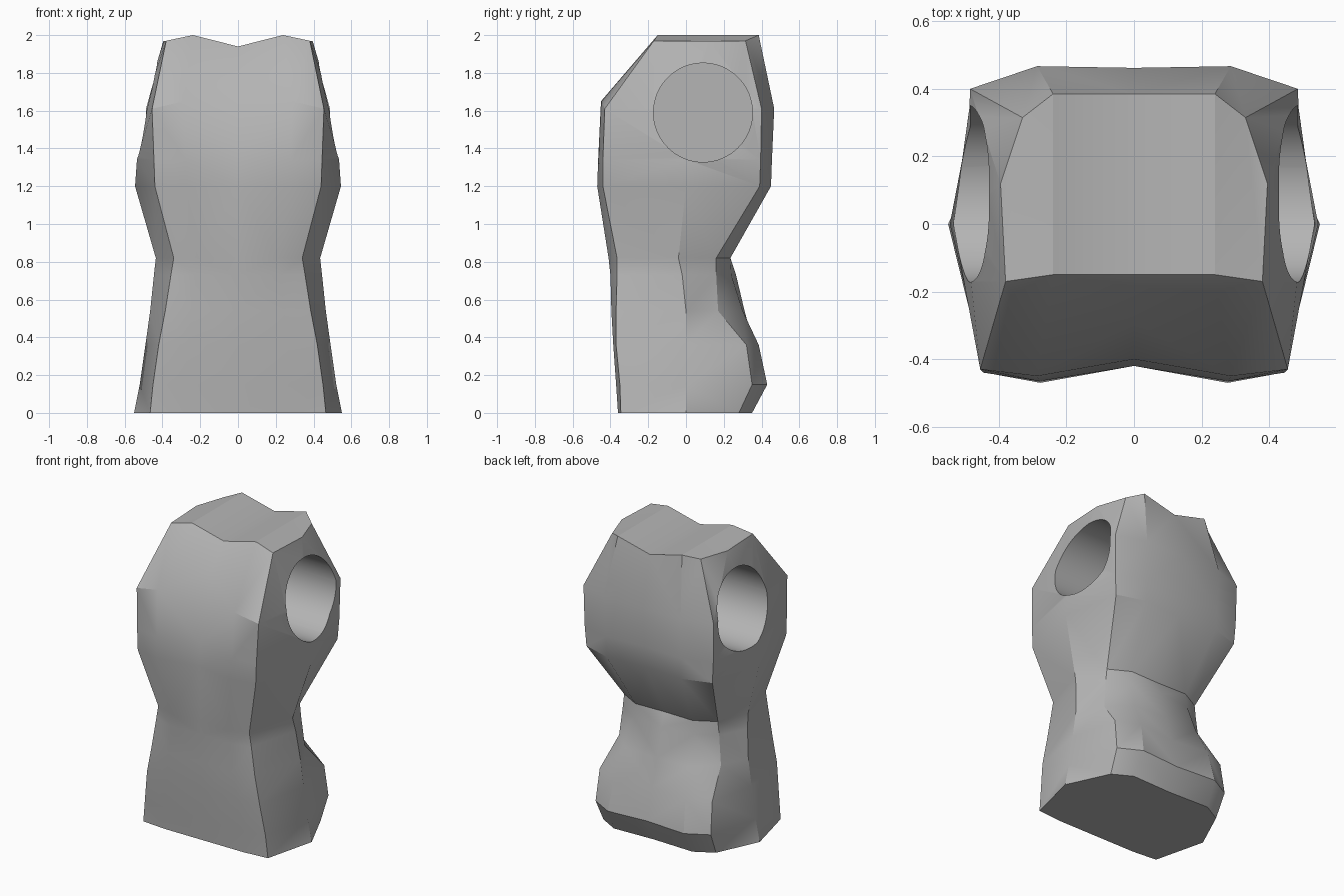
import bpy
import bmesh
from math import radians
from mathutils import Matrix

default = bpy.data.objects.get("Cube")
if default:
    bpy.data.objects.remove(default, do_unlink=True)

grey = bpy.data.materials.new("plain grey")
grey.use_nodes = True
colour = (0.46, 0.46, 0.46, 1)
grey.diffuse_color = colour
grey.node_tree.nodes["Principled BSDF"].inputs["Base Color"].default_value = colour

# Half cross-sections from the base to the shoulders:
# height, front corner x, front y (corner, middle, centre),
# side x, side y, back corner x, back y (corner, middle, centre)
SECTIONS = [
    (0, .465, -.345, -.36, -.36, .55, 0, .42, .28, .35, .34),
    (.15, .45, -.35, -.37, -.37, .52, 0, .43, .35, .43, .41),
    (.36, .42, -.37, -.385, -.385, .49, 0, .42, .32, .385, .36),
    (.54, .385, -.37, -.395, -.39, .465, 0, .38, .17, .3, .31),
    (.73, .355, -.365, -.4, -.395, .445, -.02, .36, .16, .24, .265),
    (.82, .34, -.365, -.41, -.4, .435, -.04, .35, .16, .235, .23),
    (1.2, .44, -.44, -.47, -.42, .545, 0, .47, .39, .45, .43),
    (1.34, .445, -.44, -.465, -.4, .535, 0, .48, .395, .455, .44),
    (1.61, .455, -.43, -.45, -.29, .5, 0, .485, .4, .467, .462),
    (1.97, .38, -.17, -.15, -.15, .395, .12, .33, .315, .385, .385),
]


def ring_points(row, last):
    z, xf, yf, yfm, yfc, xs, ys, xb, yb, ybm, ybc = row
    xm = xf * .63
    points = [[0, yfc, z], [xm, yfm, z], [xf, yf, z], [xs, ys, z],
              [xb, yb, z], [xm, ybm, z], [0, ybc, z]]
    if last:
        # the top dips in the middle and rises beside it
        for i, lift in ((0, -.03), (1, .03), (5, .03), (6, -.03)):
            points[i][2] += lift
    elif yfc == -.29:
        # peak of the chest
        points[0][2] = 1.78
        points[1][2] += .04
    return points


# Torso shell, one half
bm = bmesh.new()
rings = []
for row in SECTIONS:
    points = ring_points(row, row is SECTIONS[-1])
    rings.append([bm.verts.new(p) for p in points])

for low, high in zip(rings, rings[1:]):
    for i in range(len(low) - 1):
        bm.faces.new((low[i], low[i + 1], high[i + 1], high[i]))

# Base and neck caps
for ring in (rings[0], rings[-1]):
    fc, fm, f, s, b, bk, bc = ring
    for corners in ((fc, fm, bk, bc), (fm, f, b, bk), (f, s, b)):
        bm.faces.new(corners)
bmesh.ops.recalc_face_normals(bm, faces=bm.faces[:])
bmesh.ops.triangulate(bm, faces=bm.faces[:], quad_method="SHORT_EDGE")

mesh = bpy.data.meshes.new("torso")
bm.to_mesh(mesh)
bm.free()
mesh.materials.append(grey)
torso = bpy.data.objects.new("torso", mesh)
bpy.context.collection.objects.link(torso)

# Arm socket cutters
cut = bmesh.new()
for side in (-1, 1):
    place = Matrix.Translation((side * .45, .09, 1.59)) @ Matrix.Rotation(radians(90), 4, "Y")
    bmesh.ops.create_cone(cut, cap_ends=True, segments=64, radius1=.262,
                          radius2=.262, depth=.7, matrix=place)
cut_mesh = bpy.data.meshes.new("socket_cutter")
cut.to_mesh(cut_mesh)
cut.free()
cut_mesh.materials.append(grey)
cutter = bpy.data.objects.new("socket_cutter", cut_mesh)
bpy.context.collection.objects.link(cutter)
cutter.hide_render = True

# Mirror the half, then hollow out the sockets
mirror = torso.modifiers.new("Mirror", "MIRROR")
mirror.use_clip = True
sockets = torso.modifiers.new("Sockets", "BOOLEAN")
sockets.operation = "DIFFERENCE"
sockets.solver = "EXACT"
sockets.object = cutter

bpy.ops.object.select_all(action="DESELECT")
torso.select_set(True)
bpy.context.view_layer.objects.active = torso
for modifier in (mirror, sockets):
    bpy.ops.object.modifier_apply(modifier=modifier.name)
bpy.data.objects.remove(cutter, do_unlink=True)
bpy.ops.object.shade_smooth_by_angle(angle=radians(30))
